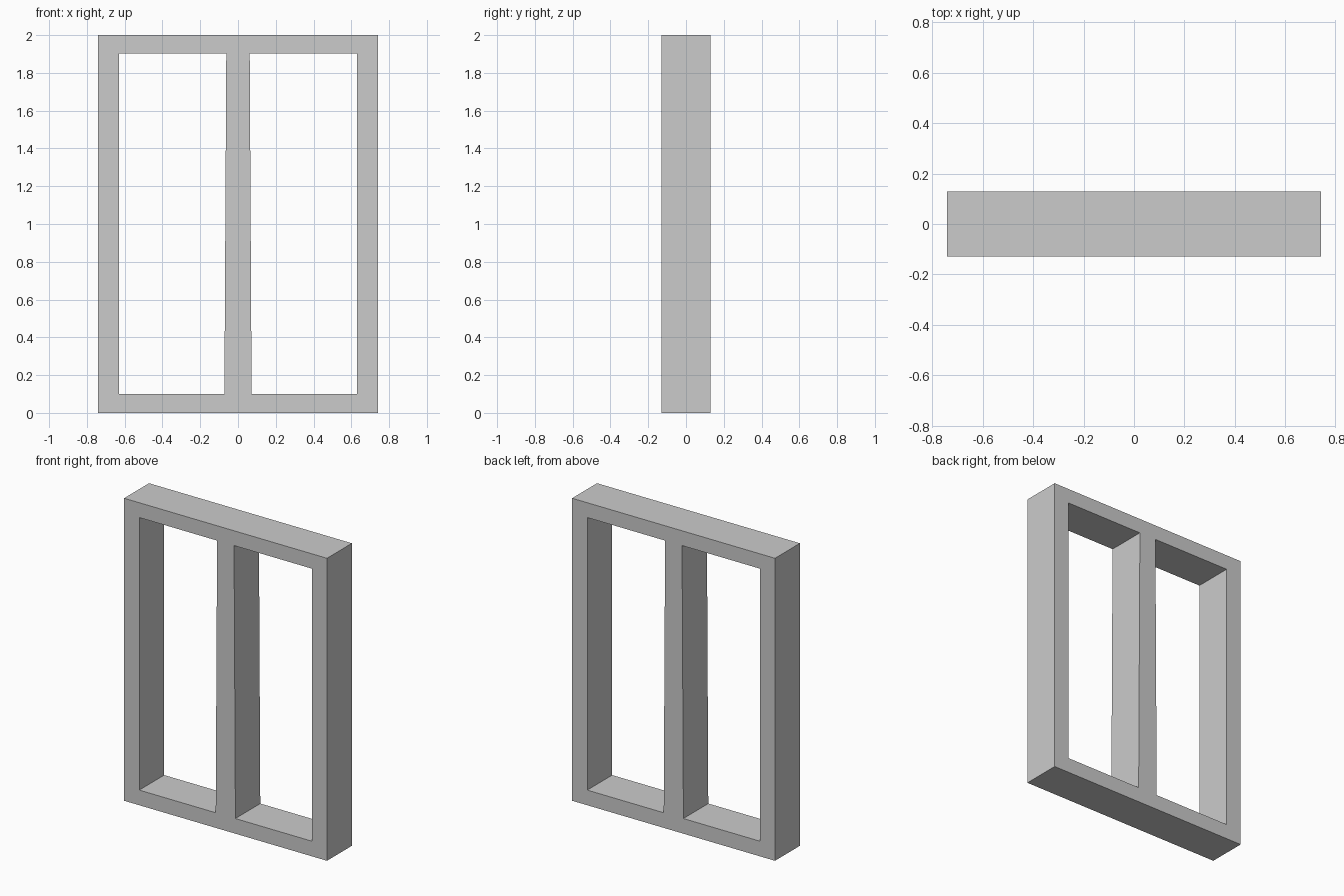
import bpy, bmesh

if "Cube" in bpy.data.objects:
    bpy.data.objects.remove(bpy.data.objects["Cube"])

W, H, DEPTH = 0.742, 2.0, 0.26         # half width, height, depth
IW, Z0, Z1 = 0.631, 0.10, 1.902        # opening: outer edge, bottom, top
M0, M1 = 0.072, 0.062                  # half mullion width: bottom, top

# Right half of the front outline, split into rails, stile and mullion
half = [
    [(0, 0), (W, 0), (IW, Z0), (M0, Z0), (0, Z0)],        # bottom rail
    [(W, 0), (W, H), (IW, Z1), (IW, Z0)],                 # side stile
    [(0, H), (0, Z1), (M1, Z1), (IW, Z1), (W, H)],        # top rail
    [(0, Z0), (M0, Z0), (M1, Z1), (0, Z1)],               # tapered mullion
]

# Build both halves as one flat sheet facing the front
bm = bmesh.new()
for side in (1, -1):
    for poly in half:
        pts = poly if side == 1 else poly[::-1]
        bm.faces.new([bm.verts.new((side * x, 0, z)) for x, z in pts])
bmesh.ops.remove_doubles(bm, verts=bm.verts, dist=1e-4)
bmesh.ops.recalc_face_normals(bm, faces=bm.faces)

mesh = bpy.data.meshes.new("window_frame")
bm.to_mesh(mesh)
bm.free()
frame = bpy.data.objects.new("window_frame", mesh)
bpy.context.collection.objects.link(frame)

# Thicken evenly around y = 0
thick = frame.modifiers.new("depth", 'SOLIDIFY')
thick.thickness = DEPTH
thick.offset = 0
